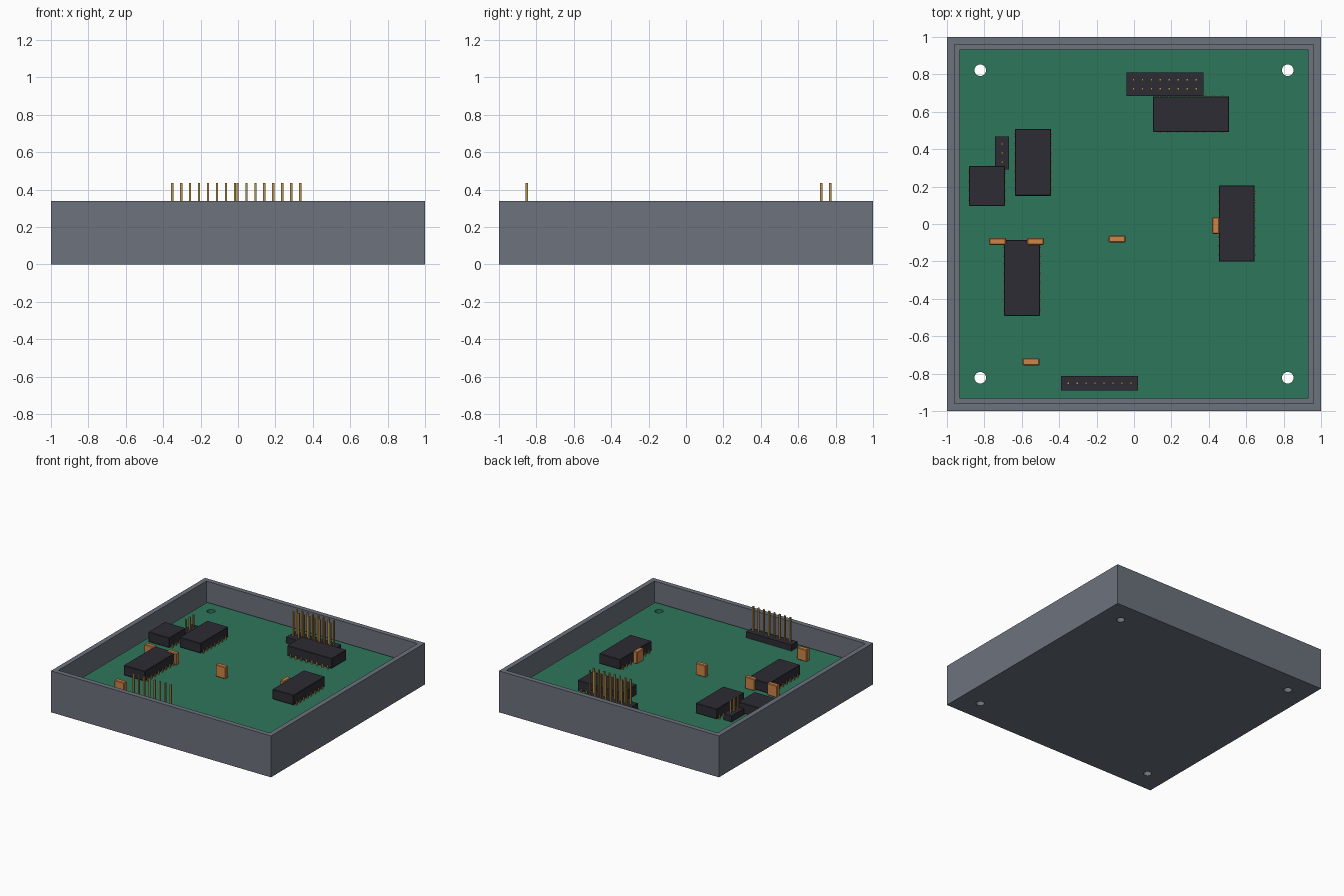
import bpy, bmesh
from mathutils import Matrix, Vector

if "Cube" in bpy.data.objects:
    bpy.data.objects.remove(bpy.data.objects["Cube"], do_unlink=True)

TRAY_H, WALL, FLOOR = 0.34, 0.057, 0.057
BOARD_HALF, BOARD_Z, BOARD_T = 0.934, 0.182, 0.03
HOLE_POS, HOLE_R = 0.822, 0.031
PITCH, PIN = 0.048, 0.012
CORNERS = [(sx * HOLE_POS, sy * HOLE_POS) for sx in (-1, 1) for sy in (-1, 1)]


def material(name, r, g, b):
    mat = bpy.data.materials.new(name)
    mat.use_nodes = True
    mat.diffuse_color = (r, g, b, 1)
    node = next(n for n in mat.node_tree.nodes if n.type == "BSDF_PRINCIPLED")
    node.inputs["Base Color"].default_value = (r, g, b, 1)
    return mat


GREY = material("case grey", 0.15, 0.17, 0.205)
GREEN = material("board green", 0.027, 0.18, 0.105)
BLACK = material("plastic black", 0.026, 0.025, 0.034)
GOLD = material("pin gold", 0.47, 0.29, 0.07)
ORANGE = material("capacitor orange", 0.62, 0.235, 0.065)


def add_box(bm, x, y, z0, z1, sx, sy):
    m = Matrix.Translation((x, y, (z0 + z1) / 2)) @ Matrix.Diagonal((sx, sy, z1 - z0, 1))
    return bmesh.ops.create_cube(bm, size=1, matrix=m)["verts"]


def add_cylinder(bm, x, y, z0, z1, r):
    bmesh.ops.create_cone(bm, cap_ends=True, segments=32, radius1=r, radius2=r,
                          depth=z1 - z0, matrix=Matrix.Translation((x, y, (z0 + z1) / 2)))


def finish(bm, name, mat, bevel=0):
    if bevel:
        bmesh.ops.bevel(bm, geom=bm.edges[:], offset=bevel, segments=1, affect="EDGES")
    mesh = bpy.data.meshes.new(name)
    bm.to_mesh(mesh)
    bm.free()
    if mat:
        mesh.materials.append(mat)
    obj = bpy.data.objects.new(name, mesh)
    bpy.context.collection.objects.link(obj)
    return obj


# Open tray with a recessed floor
bm = bmesh.new()
add_box(bm, 0, 0, 0, TRAY_H, 2, 2)
bm.normal_update()
top = next(f for f in bm.faces if f.normal.z > 0.9)
bmesh.ops.inset_individual(bm, faces=[top], thickness=WALL)
inner = bmesh.ops.extrude_discrete_faces(bm, faces=[top])["faces"][0]
bmesh.ops.translate(bm, verts=inner.verts[:], vec=Vector((0, 0, FLOOR - TRAY_H)))
tray = finish(bm, "tray", GREY)

# Circuit board
bm = bmesh.new()
add_box(bm, 0, 0, BOARD_Z - BOARD_T, BOARD_Z, 2 * BOARD_HALF, 2 * BOARD_HALF)
board = finish(bm, "circuit_board", GREEN)

# Posts that carry the board
bm = bmesh.new()
for x, y in CORNERS:
    add_cylinder(bm, x, y, FLOOR, BOARD_Z - BOARD_T, 0.065)
posts = finish(bm, "standoffs", GREY)

# Screw holes through board, posts and floor
bm = bmesh.new()
for x, y in CORNERS:
    add_cylinder(bm, x, y, -0.1, 0.3, HOLE_R)
cutter = finish(bm, "hole_cutter", None)
cutter.hide_render = True
for obj, mat in ((tray, GREY), (board, GREEN), (posts, GREY)):
    mod = obj.modifiers.new("holes", "BOOLEAN")
    mod.operation, mod.solver, mod.object = "DIFFERENCE", "EXACT", cutter
    bpy.context.view_layer.update()
    graph = bpy.context.evaluated_depsgraph_get()
    mesh = bpy.data.meshes.new_from_object(obj.evaluated_get(graph))
    obj.modifiers.clear()
    obj.data = mesh
    mesh.materials.clear()
    mesh.materials.append(mat)
    for face in mesh.polygons:
        face.material_index = 0
bpy.data.objects.remove(cutter, do_unlink=True)


def chip(name, x, y, pins, along_y):
    """Black package with a row of legs on both long sides."""
    length, width = pins * PITCH + 0.022, 0.191
    size = (width, length) if along_y else (length, width)
    bm = bmesh.new()
    add_box(bm, x, y, BOARD_Z + 0.01, 0.274, *size)
    finish(bm, name, BLACK, 0.003)
    bm = bmesh.new()
    for side in (-1, 1):
        for i in range(pins):
            along, out = (i - (pins - 1) / 2) * PITCH, side * width / 2
            dx, dy = (out, along) if along_y else (along, out)
            add_box(bm, x + dx, y + dy, BOARD_Z - 0.01, 0.21, PIN, PIN)
    finish(bm, name + "_legs", GOLD)


def header(name, x, y, nx, ny, body, tip):
    """Pin header with a grid of upright square pins."""
    bm = bmesh.new()
    add_box(bm, x, y, BOARD_Z, BOARD_Z + 0.05, *body)
    finish(bm, name, BLACK)
    bm = bmesh.new()
    for i in range(nx):
        for j in range(ny):
            px, py = x + (i - (nx - 1) / 2) * PITCH, y + (j - (ny - 1) / 2) * PITCH
            add_box(bm, px, py, BOARD_Z, tip, PIN, PIN)
    finish(bm, name + "_pins", GOLD)


def capacitor(name, x, y, along_y=False):
    size = (0.038, 0.09) if along_y else (0.09, 0.038)
    bm = bmesh.new()
    add_box(bm, x, y, BOARD_Z, 0.28, *size)
    finish(bm, name, ORANGE, 0.005)


chip("back_chip", 0.305, 0.587, 8, False)
chip("upper_chip", -0.54, 0.33, 7, True)
chip("small_chip", -0.786, 0.203, 4, True)
chip("lower_chip", -0.599, -0.288, 8, True)
chip("side_chip", 0.55, 0.002, 8, True)

header("back_header", 0.165, 0.747, 8, 2, (0.412, 0.126), 0.435)
header("front_header", -0.184, -0.851, 8, 1, (0.412, 0.076), 0.435)
header("small_header", -0.705, 0.38, 1, 3, (0.076, 0.175), 0.335)

capacitor("capacitor_1", -0.73, -0.093)
capacitor("capacitor_2", -0.527, -0.093)
capacitor("capacitor_3", -0.09, -0.08)
capacitor("capacitor_4", 0.437, -0.008, True)
capacitor("capacitor_5", -0.55, -0.737)
